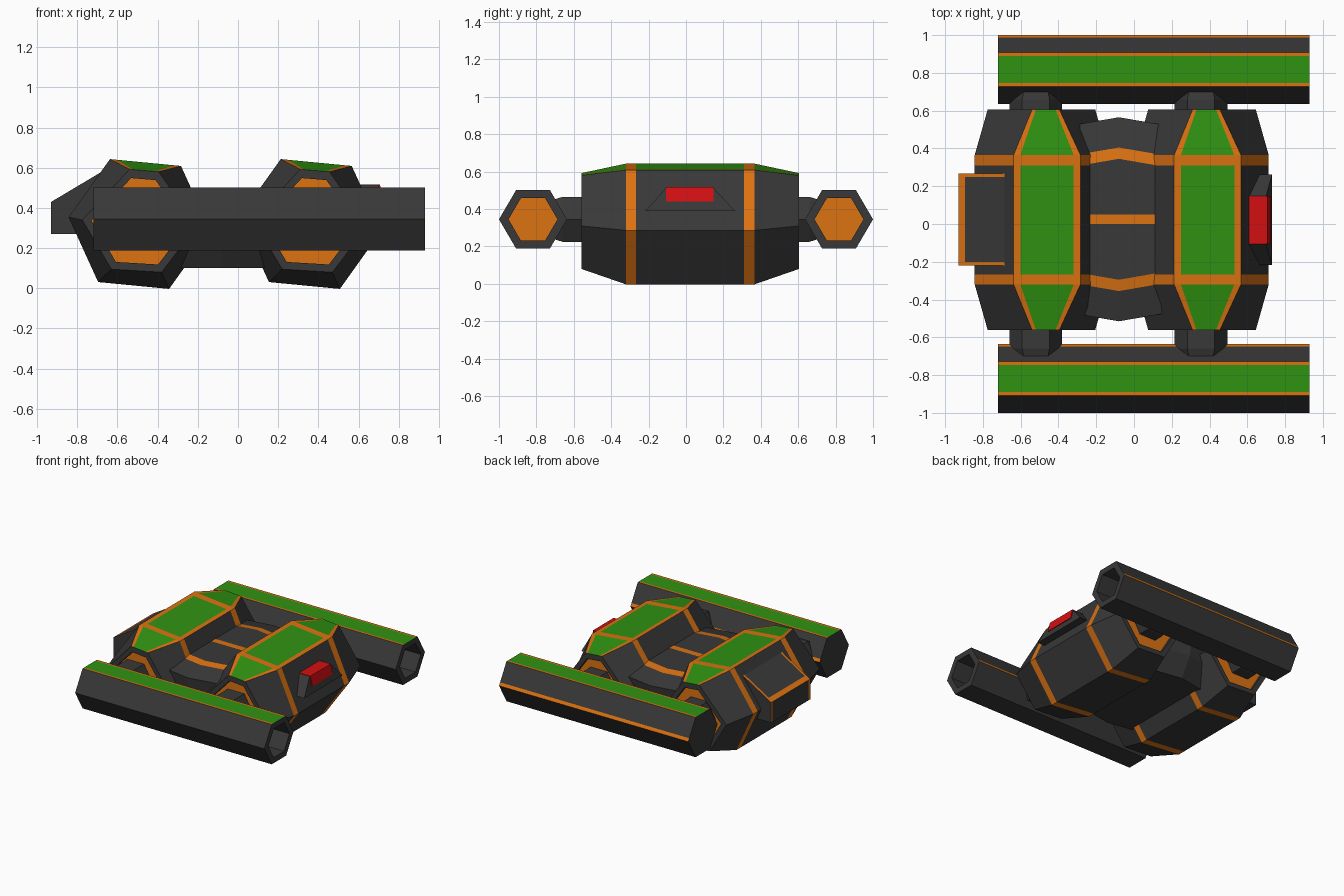
import bpy, bmesh
from math import cos, sin, radians

if "Cube" in bpy.data.objects:
    bpy.data.objects.remove(bpy.data.objects["Cube"])


def material(name, rgb):
    m = bpy.data.materials.new(name)
    m.diffuse_color = (*rgb, 1)
    m.use_nodes = True
    m.node_tree.nodes["Principled BSDF"].inputs["Base Color"].default_value = m.diffuse_color
    return m


MATS = [material("dark_hull", (0.04, 0.04, 0.04)),
        material("orange_trim", (0.72, 0.17, 0.006)),
        material("green_panel", (0.03, 0.29, 0.006)),
        material("red_light", (0.65, 0.005, 0.006))]
DARK, ORANGE, GREEN, RED = range(4)


def loft(name, rings, paint=lambda i, j: DARK, caps=(DARK, DARK)):
    """Skin a list of equal-length rings; paint(segment, side) picks the colour."""
    bm = bmesh.new()
    loops = [[bm.verts.new(p) for p in ring] for ring in rings]
    n = len(loops[0])
    for i in range(len(loops) - 1):
        a, b = loops[i], loops[i + 1]
        for j in range(n):
            k = (j + 1) % n
            bm.faces.new((a[j], a[k], b[k], b[j])).material_index = paint(i, j)
    bm.faces.new(loops[0]).material_index = caps[0]
    bm.faces.new(loops[-1]).material_index = caps[1]
    bmesh.ops.recalc_face_normals(bm, faces=bm.faces)
    mesh = bpy.data.meshes.new(name)
    bm.to_mesh(mesh)
    bm.free()
    for m in MATS:
        mesh.materials.append(m)
    ob = bpy.data.objects.new(name, mesh)
    bpy.context.collection.objects.link(ob)
    return ob


def along_y(profile, y, cx=0, cz=0, s=1):
    return [(cx + x * s, y, cz + z * s) for x, z in profile]


def along_x(profile, x, cy=0, cz=0, s=1):
    return [(x, cy + y * s, cz + z * s) for y, z in profile]


def split_top(hexagon, t):
    """Add two points on the top edge, leaving border strips beside the panel."""
    r, tr, tl, *rest = hexagon
    mix = lambda f: tuple(a + (b - a) * f for a, b in zip(tr, tl))
    return [r, tr, mix(t), mix(1 - t), tl, *rest]


# Hull blocks: tilted hexagons with tapered ends and recessed orange caps
full = split_top([(0.355 * cos(radians(60 * k - 5.5)), 0.355 * sin(radians(60 * k - 5.5)))
                  for k in range(6)], 0.1)
end = split_top([(0.285, -0.01), (0.095, 0.26), (-0.05, 0.272),
                 (-0.285, 0.02), (-0.14, -0.225), (0.11, -0.24)], 0.14)


def block_paint(i, j):
    if i in (3, 5):
        return ORANGE
    if 2 <= i <= 6 and 1 <= j <= 3:
        return GREEN if j == 2 else ORANGE
    return DARK


for side, cx in (("left", -0.49), ("right", 0.36)):
    spec = [(end, -0.53, 0.84), (end, -0.56, 0.84), (end, -0.56, 1), (full, -0.32, 1),
            (full, -0.267, 1), (full, 0.31, 1), (full, 0.365, 1), (end, 0.605, 1),
            (end, 0.605, 0.84), (end, 0.575, 0.84)]
    loft(side + "_hull_block", [along_y(p, y, cx, 0.32, s) for p, y, s in spec],
         block_paint, (ORANGE, ORANGE))

# Arms joining the hull blocks to the side tubes
arm = [(0.14, 0), (0.072, 0.12), (-0.072, 0.12), (-0.14, 0), (-0.072, -0.12), (0.072, -0.12)]
for side, cx in (("left", -0.52), ("right", 0.355)):
    for place, d, root in (("front", -1, 0.5), ("rear", 1, 0.54)):
        loft(f"{place}_{side}_arm",
             [along_y(arm, d * y, cx, 0.345, s)
              for y, s in ((root, 1), (0.66, 1), (0.74, 0.8))])

# Side tubes: hexagonal, open at the right end
tube = [(0.182, 0), (0.169, 0.022), (0.09, 0.157), (0.072, 0.157), (-0.072, 0.157),
        (-0.09, 0.157), (-0.182, 0), (-0.09, -0.157), (0.09, -0.157)]


def tube_paint(i, j):
    return {0: ORANGE, 2: ORANGE, 3: GREEN, 4: ORANGE}.get(j, DARK) if i == 0 else DARK


for place, cy in (("front", -0.818), ("rear", 0.818)):
    loft(place + "_side_tube",
         [along_x(tube, x, cy, 0.345, s)
          for x, s in ((-0.72, 1), (0.93, 1), (0.93, 0.72), (0.6, 0.72))],
         tube_paint, (DARK, ORANGE))

# Centre core: panelled bridge, slightly pointed front and back in plan
half = [(0.025, 0.5, 0), (0.32, 0.5, 1), (0.38, 0.49, 1), (0.54, 0.45, 1),
        (0.51, 0.25, 1), (0.42, 0.1, 1)]


def core_ring(x, pull):
    pts = [(y - pull * f, z) for y, z, f in half]
    return along_x(pts + [(-y, z) for y, z in reversed(pts)], x, 0.025)


loft("centre_core", [core_ring(-0.37, 0.05), core_ring(-0.08, 0), core_ring(0.21, 0.05)],
     lambda i, j: ORANGE if j in (1, 9, 11) else DARK)

# Left side pod with orange edging
pod = [(-0.93, 0.27), (-0.93, 0.43), (-0.895, 0.451), (-0.67, 0.585), (-0.6, 0.4), (-0.7, 0.27)]
loft("left_side_pod", [along_y(pod, y) for y in (-0.22, -0.2, 0.248, 0.268)],
     lambda i, j: ORANGE if j == 1 or (j in (0, 2) and i != 1) else DARK)

# Right side light: sloped housing with a red lens
base = [(-0.217, 0.39), (0.262, 0.39), (0.147, 0.513), (-0.107, 0.513)]
loft("light_housing", [along_x(base, 0.58),
                       [(0.73 - (z - 0.39) * 0.25, y, z) for y, z in base]])
lens = [(0.59, 0.44), (0.724, 0.44), (0.706, 0.517), (0.59, 0.517)]
loft("red_lens", [along_y(lens, y) for y in (-0.107, 0.147)], lambda i, j: RED, (RED, RED))
